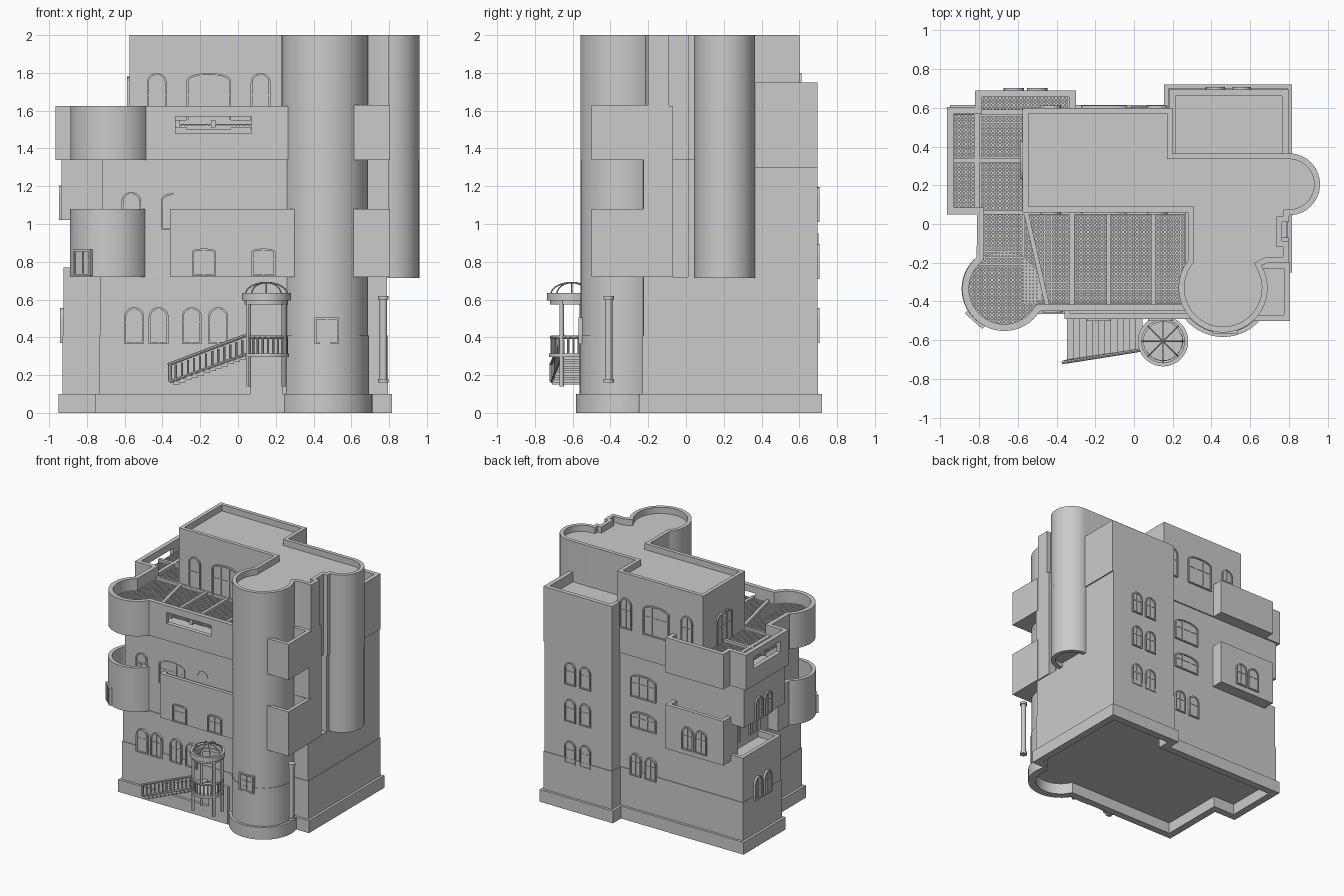
import bpy, bmesh, math
from mathutils import Matrix, Vector

if "Cube" in bpy.data.objects:
    bpy.data.objects.remove(bpy.data.objects["Cube"])

def finish(name, bm):
    bmesh.ops.recalc_face_normals(bm, faces=bm.faces)
    me = bpy.data.meshes.new(name)
    bm.to_mesh(me)
    bm.free()
    ob = bpy.data.objects.new(name, me)
    bpy.context.collection.objects.link(ob)
    return ob

def arc(cx, cy, r, a0, a1, n=28):
    return [(cx + r * math.cos(math.radians(a0 + (a1 - a0) * i / n)),
             cy + r * math.sin(math.radians(a0 + (a1 - a0) * i / n))) for i in range(n + 1)]

def circle(cx, cy, r, n=48):
    return arc(cx, cy, r, 0, 360, n)[:-1]

def rect(x0, y0, x1, y1):
    return [(x0, y0), (x1, y0), (x1, y1), (x0, y1)]

def inset(pts, d):
    """Mitred inset of a counter-clockwise outline (negative d grows it)."""
    out = []
    for i, p in enumerate(pts):
        p = Vector(p)
        e1 = (p - Vector(pts[i - 1])).normalized()
        e2 = (Vector(pts[(i + 1) % len(pts)]) - p).normalized()
        n1, n2 = Vector((-e1.y, e1.x)), Vector((-e2.y, e2.x))
        out.append(tuple(p + d * (n1 + n2) / max(0.3, 1 + n1.dot(n2))))
    return out

def add_prism(bm, pts, z0, z1, M=Matrix()):
    lo = [bm.verts.new(M @ Vector((*p, z0))) for p in pts]
    hi = [bm.verts.new(M @ Vector((*p, z1))) for p in pts]
    bm.faces.new(lo[::-1])
    bm.faces.new(hi)
    for i in range(len(pts)):
        bm.faces.new((lo[i - 1], lo[i], hi[i], hi[i - 1]))

def add_ring(bm, pts, t, z0, z1, M=Matrix()):
    inner = inset(pts, t)
    v = [[bm.verts.new(M @ Vector((*p, z))) for p in loop]
         for loop, z in ((pts, z0), (pts, z1), (inner, z1), (inner, z0))]
    for a in range(4):
        A, B = v[a], v[(a + 1) % 4]
        for i in range(len(pts)):
            bm.faces.new((A[i - 1], A[i], B[i], B[i - 1]))

def prism(name, pts, z0, z1):
    bm = bmesh.new()
    add_prism(bm, pts, z0, z1)
    return finish(name, bm)

def wall(name, pts, t, z0, z1, floor=None):
    """Parapet ring, with a floor slab from z0 up to the given height."""
    bm = bmesh.new()
    add_ring(bm, pts, t, z0, z1)
    if floor:
        add_prism(bm, inset(pts, t * 0.5), z0, floor)
    return finish(name, bm)

def add_rod(bm, a, b, r, n=8):
    a, b = Vector(a), Vector(b)
    M = Matrix.Translation((a + b) / 2) @ (b - a).to_track_quat('Z', 'Y').to_matrix().to_4x4()
    bmesh.ops.create_cone(bm, cap_ends=True, segments=n, radius1=r, radius2=r,
                          depth=(b - a).length, matrix=M)

def window(name, x, y, z, ang, w, h, rise=0.0):
    """Framed window; ang is the outward direction in degrees."""
    M = Matrix.Translation((x, y, z)) @ Matrix.Rotation(math.radians(ang + 90), 4, 'Z') \
        @ Matrix.Rotation(math.radians(90), 4, 'X')
    out = [(-w / 2, 0), (w / 2, 0)]
    if rise:
        out += [(w / 2 * math.cos(math.pi * i / 10), h - rise + rise * math.sin(math.pi * i / 10))
                for i in range(11)]
    else:
        out += [(w / 2, h), (-w / 2, h)]
    bm = bmesh.new()
    add_ring(bm, out, 0.01, -0.01, 0.012, M)
    add_prism(bm, inset(out, 0.005), -0.01, 0.003, M)
    for cx in ([-w / 6, w / 6] if w > 0.18 else [0]):
        add_prism(bm, rect(cx - .004, .005, cx + .004, h - .008), 0, .008, M)
    add_prism(bm, rect(-w / 2 + .005, h * .6 - .003, w / 2 - .005, h * .6 + .003), 0, .007, M)
    return finish(name, bm)

# Storey outlines
tower = arc(.46, -.33, .228, 209, 387)
ground = [(-.73, -.44)] + tower + [(.79, -.225), (.79, .695), (.18, .695), (.18, .59),
                                   (-.925, .59), (-.925, .1), (-.73, .1)]
middle = [(-.72, -.43)] + tower + [(.8, -.225), (.8, -.07), (.73, -.07), (.73, .01), (.79, .01),
                                   (.79, .695), (.18, .695), (.18, .59), (-.74, .59), (-.74, .1), (-.72, .1)]
upper = [(-.575, .06), (.28, .06)] + arc(.46, -.33, .23, 142, 390, 36) + \
        [(.69, -.2), (.8, -.2), (.8, -.09), (.765, -.09), (.765, .01), (.8, .01)] + \
        arc(.8, .205, .16, -90, 90) + [(.2, .365), (.2, .6), (-.575, .6)]
terrace = [(.3, -.45), (.3, .1), (-.3, .1), (-.3, .69), (-.82, .69), (-.82, .605), (-.965, .605),
           (-.965, .05), (-.81, .05)] + arc(-.67, -.335, .217, 131, 328)

# Main masses
wall("plinth", inset(ground, -.025), .06, 0, .1)
prism("ground_floor", ground, .09, .72)
prism("lower_wall_band", inset(ground, -.005), .1, .41)
prism("middle_floor", middle, .72, 1.35)
wall("upper_floor", upper, .03, 1.34, 2, 1.95)
wall("back_block", rect(.18, .33, .8, .695), .035, 1.3, 1.75, 1.67)
wall("side_turret", circle(.8, .205, .16), .035, .715, 1.36)
prism("side_turret_core", circle(.8, .205, .14), .75, 1.36)
prism("front_tower_collar", circle(.46, -.33, .228), 1.3, 1.63)
prism("side_wall_upper", rect(.6, -.225, .8, -.07), 1.3, 1.625)
prism("left_bay", rect(-.935, .06, -.7, .59), 1.02, 1.35)

# Balconies
for z0, z1, n in ((.72, 1.08, "lower"), (1.34, 1.63, "upper")):
    wall(n + "_corner_balcony", rect(.5, -.5, .805, -.2), .03, z0, z1, z0 + .03)
wall("round_balcony", [(-.6, -.4), (-.6, -.03), (-.81, -.03)] + arc(-.677, -.335, .213, 129, 330),
     .03, .72, 1.08, .75)
wall("front_balcony", rect(-.36, -.49, .305, -.36), .03, .72, 1.08, .75)
wall("back_balcony", rect(-.82, .5, -.3, .69), .03, .72, 1.08, .75)
wall("left_terrace_parapet", rect(-.925, .1, -.7, .59), .03, .7, .77)

# Roof terrace parapet with open slots
par = wall("roof_terrace", terrace, .035, 1.34, 1.625, 1.37)
for r in (rect(-.33, -.55, .07, -.4), rect(-1.1, .16, -.9, .5)):
    cut = prism("slot_cutter", r, 1.48, 1.57)
    m = par.modifiers.new("slot", 'BOOLEAN')
    m.operation, m.object, m.solver = 'DIFFERENCE', cut, 'EXACT'
    bpy.context.view_layer.objects.active = par
    bpy.ops.object.modifier_apply(modifier=m.name)
    bpy.data.objects.remove(cut)

# Pergola lattice and beams over the terrace
bm = bmesh.new()
S, W, Z = .018, .004, 1.52
for x0, y0, x1, y1 in ((-.57, -.41, .26, .06), (-.79, -.16, -.57, .57), (-.93, .08, -.8, .57), (-.79, .57, -.33, .66)):
    for i in range(int((x1 - x0) / S) + 1):
        add_prism(bm, rect(x0 + i * S - W, y0, x0 + i * S + W, y1), Z, Z + .006)
    for i in range(int((y1 - y0) / S) + 1):
        add_prism(bm, rect(x0, y0 + i * S - W, x1, y0 + i * S + W), Z + .004, Z + .01)
for i in range(-10, 11):
    d = i * S
    c = math.sqrt(.19 ** 2 - d * d)
    add_prism(bm, rect(-.67 + d - W, -.335 - c, -.67 + d + W, -.335 + c), Z, Z + .006)
    add_prism(bm, rect(-.67 - c, -.335 + d - W, -.67 + c, -.335 + d + W), Z + .004, Z + .01)
finish("pergola_lattice", bm)
bm = bmesh.new()
for x0, y0, x1, y1 in [(x - .012, -.42, x + .012, .06) for x in (-.32, -.13, .1)] + \
        [(-.94, .315, -.57, .34), (-.825, .05, -.795, .6), (-.94, .565, -.57, .59), (-.8, .05, .28, .07)]:
    add_prism(bm, rect(x0, y0, x1, y1), Z - .01, Z + .03)
add_prism(bm, [(-.57, .06), (-.46, -.42), (-.435, -.42), (-.545, .06)], Z - .01, Z + .03)
finish("pergola_beams", bm)

# Windows: x, y, z, facing, width, height, arch rise
wins = [(x, -.445, .365, 270, .105, .195, .05) for x in (-.55, -.42, -.245, -.105)]
wins += [(x, -.49, .725, 270, .125, .145, .015) for x in (-.18, .135)]
for y, z, h, a in ((-.43, .97, .2, 270), (.06, 1.5, .3, 270), (.6, 1.55, .25, 90)):
    k = -.135 if z < 1 else 0
    wins += [(-.43 + k, y, z, a, .105, h, .05), (-.155 + k, y, z, a, .235, h, .04), (.12 + k, y, z, a, .105, h, .05)]
wins += [(x, .695, z, 90, .1, .185, .05) for x in (.42, .555) for z in (.37, .71, 1.01)]
wins += [(x, .595, .37, 90, .1, .185, .05) for x in (-.1, .035)]
wins += [(-.03, .59, z, 90, .23, h, .04) for z, h in ((.76, .14), (1.01, .19))]
wins += [(x, .69, .76, 90, .105, .19, .05) for x in (-.62, -.5)]
wins += [(x, y, z, 180, .1, .185, .05) for x, z in ((-.935, 1.02), (-.93, .37)) for y in (.28, .4)]
wins += [(-.74, y, .78, 180, .1, .19, .05) for y in (.2, .42)]
wins += [(-.575, .33, 1.5, 180, .2, .28, .04), (.47, -.557, .365, 270, .13, .14, 0),
         (-.82, -.493, .725, 228, .12, .14, 0)]
for i, w in enumerate(wins):
    window("window_%02d" % i, *w)
prism("entrance_door", rect(.065, -.47, .235, -.43), 0, .3)

# Free-standing column by the front tower
bm = bmesh.new()
for z0, z1, r in ((.16, .18, .028), (.18, .6, .02), (.6, .62, .028)):
    add_rod(bm, (.77, -.41, z0), (.77, -.41, z1), r, 20)
finish("corner_column", bm)

# Porch: round landing, posts, canopy ring and ribbed dome
C = (.15, -.605)
prism("porch_landing", circle(*C, .12), .295, .315)
wall("porch_canopy", circle(*C, .13), .02, .595, .635)
wall("porch_canopy_lip", circle(*C, .115), .015, .575, .6)
bm = bmesh.new()
def polar(a, r, z):
    return (C[0] + r * math.cos(math.radians(a)), C[1] + r * math.sin(math.radians(a)), z)
for a in (30, 150, 210, 330):
    add_rod(bm, polar(a, .108, .14), polar(a, .108, .6), .012, 12)
for a in range(0, 360, 45):
    for k in range(6):
        t0, t1 = math.radians(15 * k), math.radians(15 * k + 15)
        add_rod(bm, polar(a, .11 * math.cos(t0), .63 + .06 * math.sin(t0)),
                polar(a, .11 * math.cos(t1), .63 + .06 * math.sin(t1)), .004, 6)
for a in range(215, 385, 15):
    add_rod(bm, polar(a, .108, .31), polar(a, .108, .395), .006)
    add_rod(bm, polar(a - 7.5, .108, .4), polar(a + 7.5, .108, .4), .009)
finish("porch_frame", bm)

# Stairs with balustrade along the outer edge
bm = bmesh.new()
N = 12
for i in range(N):
    x, z = -.345 + i * .032, .17 + i * .012
    y = -.71 + i * .005
    add_prism(bm, [(x, y), (x + .036, y), (x + .036, -.44), (x, -.44)], z - .02, z)
    add_rod(bm, (x + .016, y + .006, z), (x + .016, y + .006, z + .085), .006)
add_rod(bm, (-.37, -.715, .255), (.04, -.65, .41), .009)
add_rod(bm, (-.36, -.71, .165), (.04, -.65, .31), .008)
add_rod(bm, (-.36, -.713, .165), (-.36, -.713, .265), .01)
finish("front_stairs", bm)

# Smooth the curved walls while keeping edges crisp
for ob in bpy.data.objects:
    ob.select_set(ob.type == 'MESH')
bpy.context.view_layer.objects.active = par
bpy.ops.object.shade_smooth_by_angle(angle=math.radians(30))
